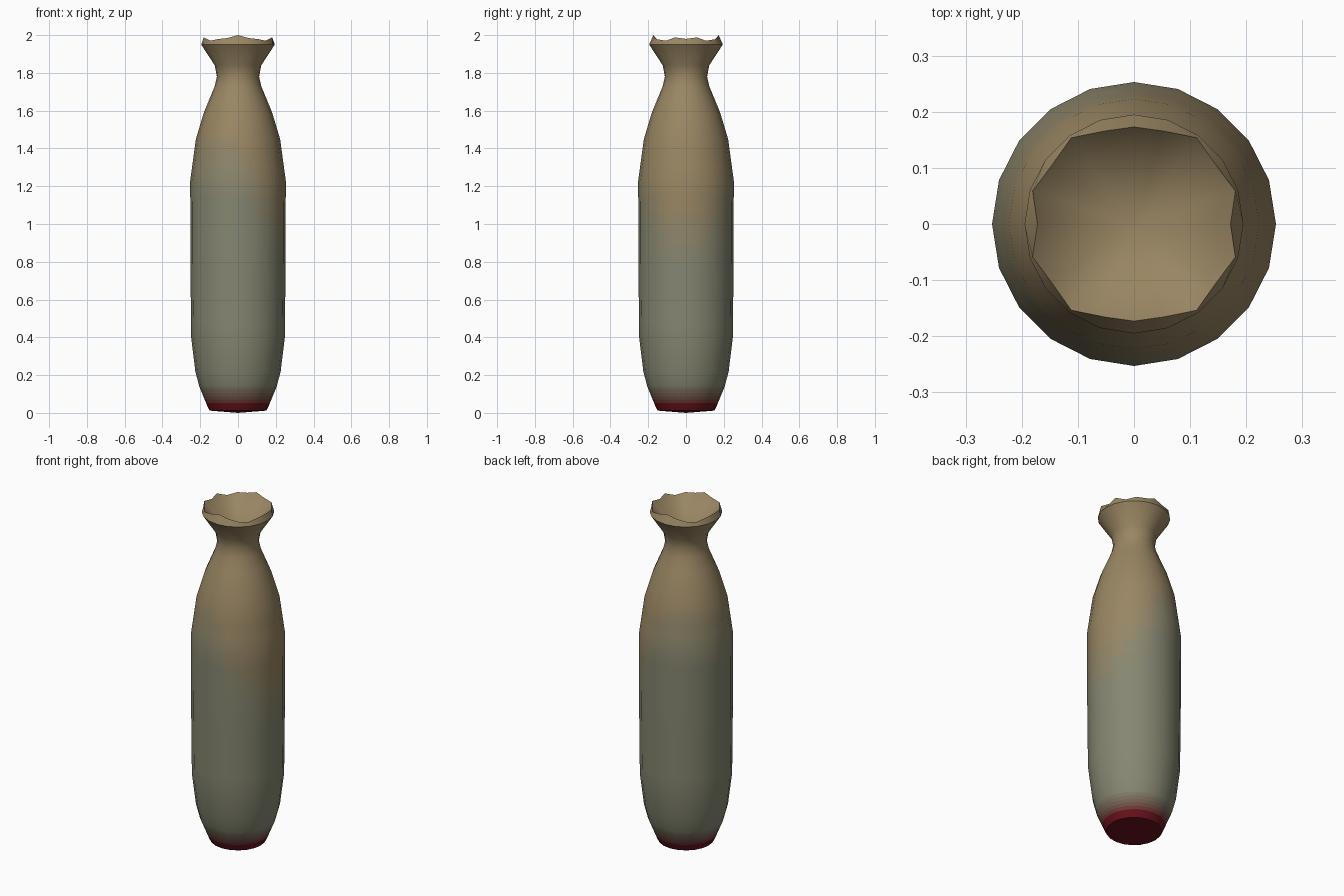
import bpy, bmesh
from math import cos, sin, pi

if "Cube" in bpy.data.objects:
    bpy.data.objects.remove(bpy.data.objects["Cube"])

SIDES = 20
# Outer profile: radius, height
PROFILE = [(.15, .012), (.162, .035), (.205, .14), (.226, .22), (.248, .4),
           (.252, .8), (.253, 1.23), (.223, 1.45), (.181, 1.59), (.123, 1.73),
           (.112, 1.78), (.123, 1.84), (.195, 1.95)]
# Ragged lip for one quarter, repeated by mirroring: radius, height
LIP = [(.172, 1.98), (.19, 1.988), (.18, 1.97), (.19, 1.978), (.174, 1.985), (.173, 2.0)]

TAN, GREY, RED = (.32, .24, .125), (.235, .24, .165), (.14, .006, .012)
STEPS = 6


def clamp(t):
    return max(0, min(1, t))


def mix(a, b, t):
    return tuple(p + (q - p) * t for p, q in zip(a, b))


def material(name, rgb):
    m = bpy.data.materials.new(name)
    m.diffuse_color = (*rgb, 1)
    m.use_nodes = True
    m.node_tree.nodes["Principled BSDF"].inputs["Base Color"].default_value = m.diffuse_color
    return m


# Graded colours: red base -> grey belly -> tan neck
mesh = bpy.data.meshes.new("bag_body")
for i in range(STEPS + 1):
    mesh.materials.append(material(f"red_to_grey_{i}", mix(RED, GREY, i / STEPS)))
for i in range(1, STEPS + 1):
    mesh.materials.append(material(f"grey_to_tan_{i}", mix(GREY, TAN, i / STEPS)))


def colour_index(c):
    if c.z < .16:
        return round(STEPS * clamp((c.z - .04) / .1))
    r = max(c.xy.length, .001)
    middle = 1.33 - .4 * max(0, c.x / r)   # tan reaches lower on the +x side
    return STEPS + round(STEPS * clamp((c.z - middle) / .35 + .5))


# Extra rings along the long spans, so the colours can fade
rings = [PROFILE[0]]
for a, b in zip(PROFILE, PROFILE[1:]):
    n = 6 if b == PROFILE[2] else max(1, round((b[1] - a[1]) / .08))
    rings += [mix(a, b, k / n) for k in range(1, n + 1)]


def lip_point(j):
    q = j % 10
    return LIP[q if q <= 5 else 10 - q]


bm = bmesh.new()


def ring(fn):
    out = []
    for j in range(SIDES):
        r, z = fn(j)
        a = 2 * pi * j / SIDES
        out.append(bm.verts.new((r * cos(a), r * sin(a), z)))
    return out


# Turned shell with the ragged lip on top
loops = [ring(lambda j, p=p: p) for p in rings] + [ring(lip_point)]
for lo, hi in zip(loops, loops[1:]):
    for j in range(SIDES):
        k = (j + 1) % SIDES
        bm.faces.new((lo[j], lo[k], hi[k], hi[j]))

# Domed base and funnel-shaped mouth
base = bm.verts.new((0, 0, 0))
throat = bm.verts.new((0, 0, 1.79))
for j in range(SIDES):
    k = (j + 1) % SIDES
    bm.faces.new((base, loops[0][k], loops[0][j]))
    bm.faces.new((throat, loops[-1][j], loops[-1][k]))

bm.normal_update()
for f in bm.faces:
    f.material_index = colour_index(f.calc_center_median())
bm.to_mesh(mesh)
bm.free()

bag = bpy.data.objects.new("bag_body", mesh)
bpy.context.collection.objects.link(bag)
bpy.context.view_layer.objects.active = bag
bag.select_set(True)
bpy.ops.object.shade_smooth_by_angle(angle=.6)
